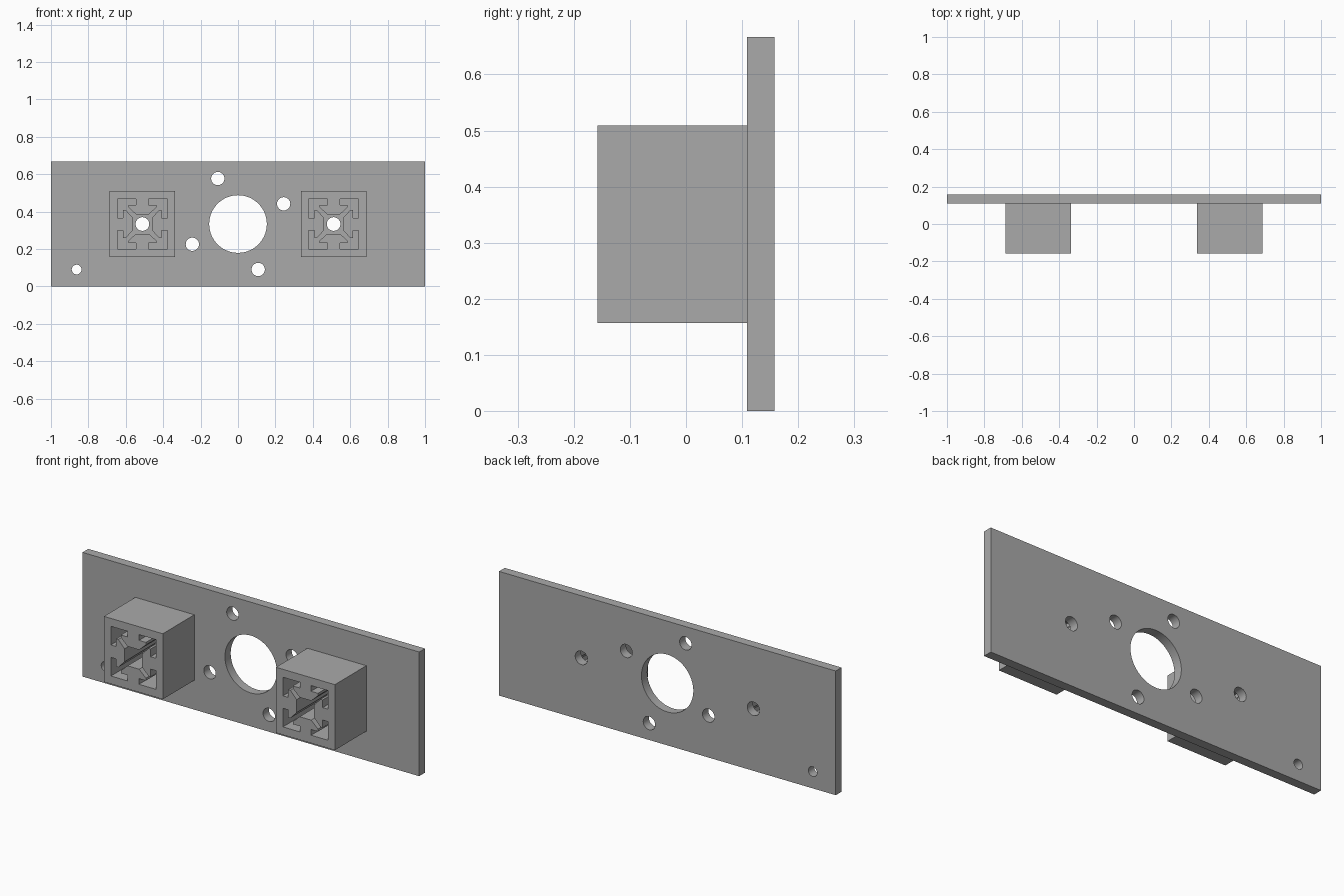
import bpy
import math
from mathutils import Matrix, Vector

cube = bpy.data.objects.get("Cube")
if cube:
    bpy.data.objects.remove(cube, do_unlink=True)

MM = 2 / 150          # the plate is 150 units long
MID_Z = 25 * MM       # height of the hole centres
FRONT, JOINT, BACK = -0.158, 0.109, 0.158
SOCKET_X = 0.511

grey = bpy.data.materials.new("plain grey")
grey.use_nodes = True
colour = (0.4, 0.4, 0.4, 1)
grey.diffuse_color = colour
grey.node_tree.nodes["Principled BSDF"].inputs["Base Color"].default_value = colour


def rectangle(x, z, w, h):
    return [(x + sx * w / 2, z + sz * h / 2)
            for sx, sz in ((-1, -1), (1, -1), (1, 1), (-1, 1))]


def circle(x, z, r, n=48):
    return [(x + r * math.cos(2 * math.pi * i / n),
             z + r * math.sin(2 * math.pi * i / n)) for i in range(n)]


def extrude_outlines(name, outlines, y0, y1):
    """Fill nested outlines in the x-z plane and extrude them from y0 to y1."""
    curve = bpy.data.curves.new(name, "CURVE")
    curve.dimensions = "2D"
    curve.fill_mode = "BOTH"
    curve.extrude = (y1 - y0) / 2
    for points in outlines:
        spline = curve.splines.new("POLY")
        spline.points.add(len(points) - 1)
        for point, (x, z) in zip(spline.points, points):
            point.co = (x, z, 0, 1)
        spline.use_cyclic_u = True
    obj = bpy.data.objects.new(name, curve)
    bpy.context.collection.objects.link(obj)
    bpy.ops.object.select_all(action="DESELECT")
    obj.select_set(True)
    bpy.context.view_layer.objects.active = obj
    bpy.ops.object.convert(target="MESH")
    obj = bpy.context.view_layer.objects.active
    obj.data.transform(Matrix.Translation((0, (y0 + y1) / 2, 0))
                       @ Matrix.Rotation(math.pi / 2, 4, "X"))
    bpy.ops.object.mode_set(mode="EDIT")
    bpy.ops.mesh.select_all(action="SELECT")
    bpy.ops.mesh.remove_doubles(threshold=0.00001)
    bpy.ops.mesh.normals_make_consistent(inside=False)
    bpy.ops.object.mode_set(mode="OBJECT")
    bpy.ops.object.shade_smooth_by_angle(angle=math.radians(30))
    obj.data.materials.clear()
    obj.data.materials.append(grey)
    return obj


def slotted_rail(cx, cz):
    """Outline of a square rail with a T-slot in each of its four sides."""
    slot = [(2.5, 10), (2.5, 7.7), (5.6, 7.7), (5.6, 6.7), (2.6, 3.9)]
    side = [(10, 10)] + slot + [(-u, v) for u, v in reversed(slot)]
    points = []
    for k in range(4):
        turn = Matrix.Rotation(k * math.pi / 2, 2)
        for p in side:
            q = turn @ Vector(p) * MM
            points.append((cx + q.x, cz + q.y))
    return points


# Back plate: central opening, four mounting holes, two screw holes, corner hole
outlines = [rectangle(0, MID_Z, 2, 50 * MM), circle(0, MID_Z, 0.154, 96)]
for dx, dz in ((-0.108, 0.243), (0.244, 0.108)):
    outlines += [circle(s * dx, MID_Z + s * dz, 0.0355) for s in (1, -1)]
outlines += [circle(s * SOCKET_X, MID_Z, 0.0365) for s in (1, -1)]
outlines.append(circle(-0.863, 0.09, 0.026))
extrude_outlines("back_plate", outlines, JOINT, BACK)

# Two sockets shaped to receive slotted rails
for name, x in (("left_socket", SOCKET_X), ("right_socket", -SOCKET_X)):
    extrude_outlines(name, [rectangle(x, MID_Z, 0.35, 0.352),
                            slotted_rail(x, MID_Z)], FRONT, JOINT)
